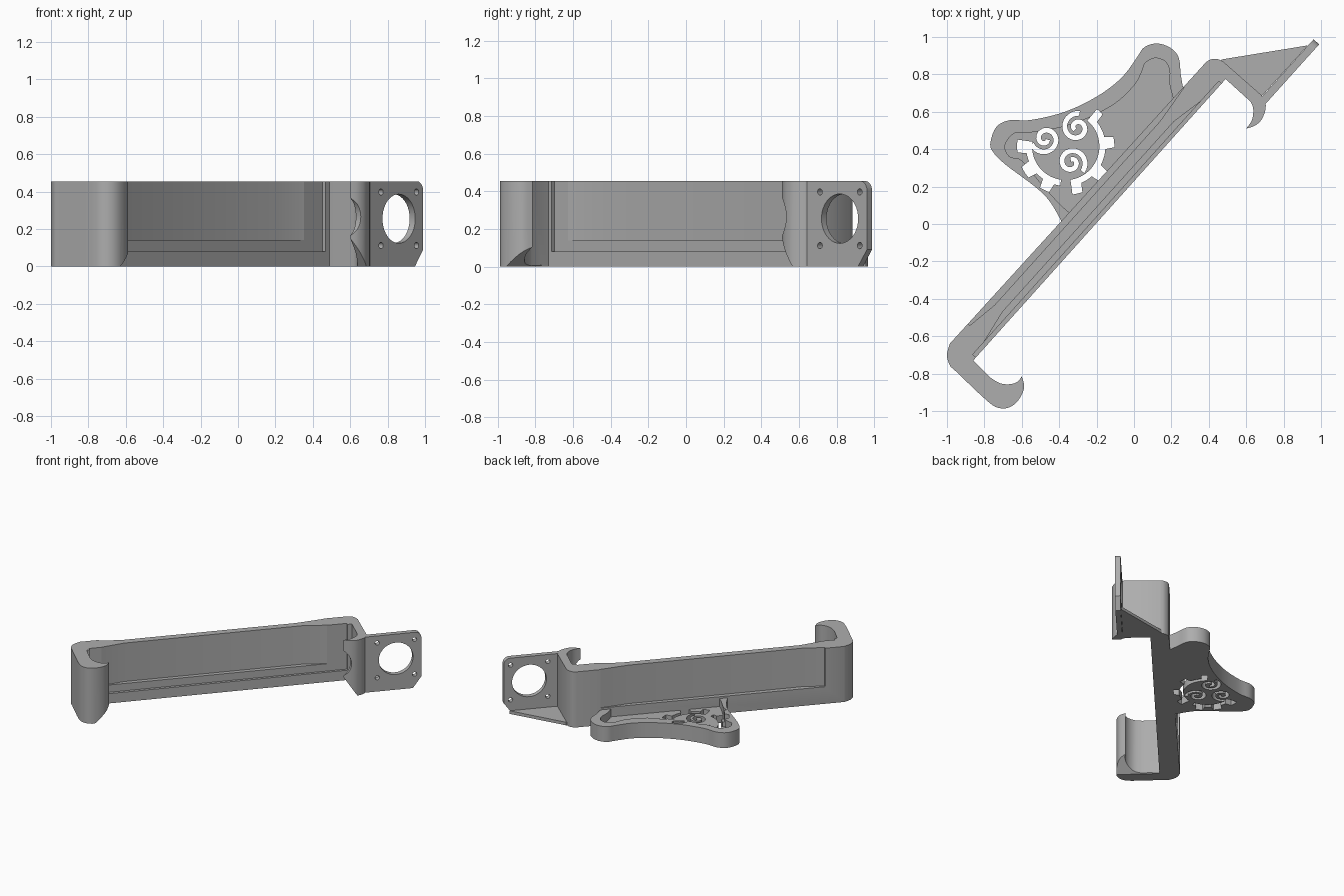
import bpy, bmesh, math
from mathutils import Vector

cube = bpy.data.objects.get("Cube")
if cube:
    bpy.data.objects.remove(cube, do_unlink=True)

grey = bpy.data.materials.new("plain_grey")
grey.use_nodes = True
COLOUR = (0.42, 0.42, 0.42, 1)
grey.diffuse_color = COLOUR
grey.node_tree.nodes["Principled BSDF"].inputs["Base Color"].default_value = COLOUR

HEIGHT = 0.455
ANGLE = math.radians(48)
C, S = math.cos(ANGLE), math.sin(ANGLE)


def uv(pts):
    """Points along (u) and across (v) the diagonal rail, as x, y."""
    return [(C * u - S * v, S * u + C * v) for u, v in pts]


def solid(name, base, offset):
    """Extrude a closed 3D outline by an offset."""
    bm = bmesh.new()
    face = bm.faces.new([bm.verts.new(p) for p in base])
    top = bmesh.ops.extrude_face_region(bm, geom=[face])["geom"]
    verts = [g for g in top if isinstance(g, bmesh.types.BMVert)]
    bmesh.ops.translate(bm, verts=verts, vec=offset)
    bmesh.ops.recalc_face_normals(bm, faces=bm.faces)
    mesh = bpy.data.meshes.new(name)
    bm.to_mesh(mesh)
    bm.free()
    mesh.materials.append(grey)
    obj = bpy.data.objects.new(name, mesh)
    bpy.context.collection.objects.link(obj)
    return obj


def prism(name, pts, z0, z1):
    return solid(name, [(x, y, z0) for x, y in pts], Vector((0, 0, z1 - z0)))


def cross_prism(name, pts, v0, v1):
    """Outline in the rail's (u, z) plane, extruded across the rail."""
    base = [(C * u - S * v0, S * u + C * v0, z) for u, z in pts]
    return solid(name, base, Vector((-S, C, 0)) * (v1 - v0))


def cut(obj, cutter):
    mod = obj.modifiers.new("cut", 'BOOLEAN')
    mod.operation = 'DIFFERENCE'
    mod.solver = 'EXACT'
    mod.object = cutter
    bpy.context.view_layer.objects.active = obj
    bpy.ops.object.modifier_apply(modifier=mod.name)
    bpy.data.objects.remove(cutter, do_unlink=True)


def smooth_path(pts, steps=4):
    """Open curve through the points."""
    p = [Vector(q) for q in [pts[0]] + pts + [pts[-1]]]
    out = []
    for a, b, c, d in zip(p, p[1:], p[2:], p[3:]):
        for i in range(steps):
            t = i / steps
            out.append(tuple(0.5 * (2 * b + (c - a) * t + (2 * a - 5 * b + 4 * c - d) * t ** 2
                                    + (3 * b - a - 3 * c + d) * t ** 3)))
    return out + [tuple(pts[-1])]


def arc(cx, cy, r, a0, a1, n):
    return [(cx + r * math.cos(math.radians(a0 + (a1 - a0) * i / n)),
             cy + r * math.sin(math.radians(a0 + (a1 - a0) * i / n))) for i in range(n + 1)]


def circle(cx, cy, r, n=32):
    return arc(cx, cy, r, 0, 360, n)[:-1]


# Rail with an end hook and an arm ending in a small catch
hook_outer = smooth_path([(-.985, -.64), (-1, -.70), (-.985, -.755), (-.95, -.79), (-.78, -.95),
                          (-.715, -.985), (-.655, -.975), (-.61, -.93), (-.587, -.87), (-.6, -.815)])
hook_inner = smooth_path([(-.6, -.815), (-.625, -.845), (-.67, -.857), (-.72, -.85), (-.77, -.82)])
catch_outer = smooth_path([(.6, .51), (.645, .525), (.68, .555), (.7, .6), (.705, .635)])
catch_inner = smooth_path([(.6, .675), (.625, .65), (.638, .61), (.63, .555), (.6, .51)])
corner = smooth_path([(.475, .87), (.445, .882), (.41, .88), (.385, .865)])
rail = prism("rail", hook_outer + hook_inner[1:] + [(-.86, -.73), (.49, .775)] + catch_inner
             + catch_outer[1:] + [(.68, .69)] + corner, 0, HEIGHT)

# Front pocket above the ledge, and the slimmer middle of the wall
cut(rail, prism("pocket", uv([(-1.095, .1), (.87, .1), (.87, .174), (-1.095, .174)]), .08, 1))
cut(rail, prism("front_relief", uv([(-1, .16), (-1, .175), (-.82, .208), (.55, .208),
                                    (.72, .175), (.72, .16)]), .14, 1))
cut(rail, prism("back_relief", uv([(-.99, .35), (-.99, .2895), (-.82, .264), (.5, .264),
                                   (.72, .2895), (.72, .35)]), .14, 1))

# Trimmed tips of hook and catch
cut(rail, cross_prism("hook_trim", [(-1.142, -.01), (-.9, -.01), (-.9, .195)], -.25, .1))
cut(rail, cross_prism("catch_trim", [(.887, -.01), (.7, -.01), (.7, .27)], -.25, .05))
cut(rail, cross_prism("catch_notch", circle(.715, .265, .12), -.25, .05))

# Mounting plate with a large opening and four screw holes
END = 1.376
plate_profile = ([(.94, 0), (END - .065, 0), (END, .09)]
                 + arc(END - .05, HEIGHT - .05, .05, 0, 90, 8) + [(.94, HEIGHT)])
plate = cross_prism("mounting_plate", plate_profile, -.093, -.053)
cut(plate, cross_prism("opening", circle(1.182, .255, .131, 40), -.2, .1))
for u in (1.04, 1.324):
    for z in (.112, .397):
        cut(plate, cross_prism("screw_hole", circle(u, z, .017, 16), -.2, .1))

# Flat brace between arm and plate
brace = prism("brace", [(.45, .86), (.68, .68), (.93, .955), (.47, .88)], 0, .025)

# Foot: rimmed wing behind the rail
wing = smooth_path([(-.385, .01), (-.45, .12), (-.53, .2), (-.69, .32), (-.757, .39), (-.767, .44),
                    (-.735, .52), (-.665, .555), (-.56, .555), (-.4, .59), (-.265, .645), (-.14, .72),
                    (-.05, .8), (.015, .89), (.055, .945), (.12, .965), (.19, .945), (.238, .893),
                    (.25, .8), (.262, .73)])
inside = smooth_path([(-.345, .06), (-.4, .11), (-.5, .22), (-.6, .34), (-.665, .36), (-.69, .42),
                      (-.64, .485), (-.55, .49), (-.4, .515), (-.25, .565), (-.1, .645), (0, .74),
                      (.04, .81), (.06, .86), (.11, .887), (.165, .87), (.19, .82), (.19, .75), (.21, .67)])
foot = prism("foot", wing + [(.29, .71), (-.34, .01)], 0, .125)
cut(foot, prism("foot_recess", inside, .06, 1))

# Pierced cog band: arcs with teeth, leaving bridges between them
GX, GY = -.365, .415
for start, end, teeth in ((172, 262, (180, 213, 244)), (278, 410, (283, 322, 5, 47))):
    band = []
    for a in range(start, end + 1, 3):
        tooth = any(abs((a - t + 180) % 360 - 180) < 9 for t in teeth)
        band += arc(GX, GY, .26 if tooth else .212, a, a, 1)[:1]
    cut(foot, prism("cog_band", band + arc(GX, GY, .18, end, start, 30), -1, 1))

# Three pierced swirls
for cx, cy, turn in ((-.475, .455, 200), (-.305, .515, 80), (-.335, .33, 320)):
    outer, inner = [], []
    for i in range(37):
        a = math.radians(turn + i * 14)
        r = .078 - .0018 * i
        w = .013
        outer.append((cx + (r + w) * math.cos(a), cy + (r + w) * math.sin(a)))
        inner.append((cx + (r - w) * math.cos(a), cy + (r - w) * math.sin(a)))
    cut(foot, prism("swirl", outer + inner[::-1], -1, 1))

# Crisp edges, smooth curves
for obj in (rail, plate, brace, foot):
    bpy.ops.object.select_all(action='DESELECT')
    obj.select_set(True)
    bpy.context.view_layer.objects.active = obj
    bpy.ops.object.shade_smooth_by_angle(angle=math.radians(30))
